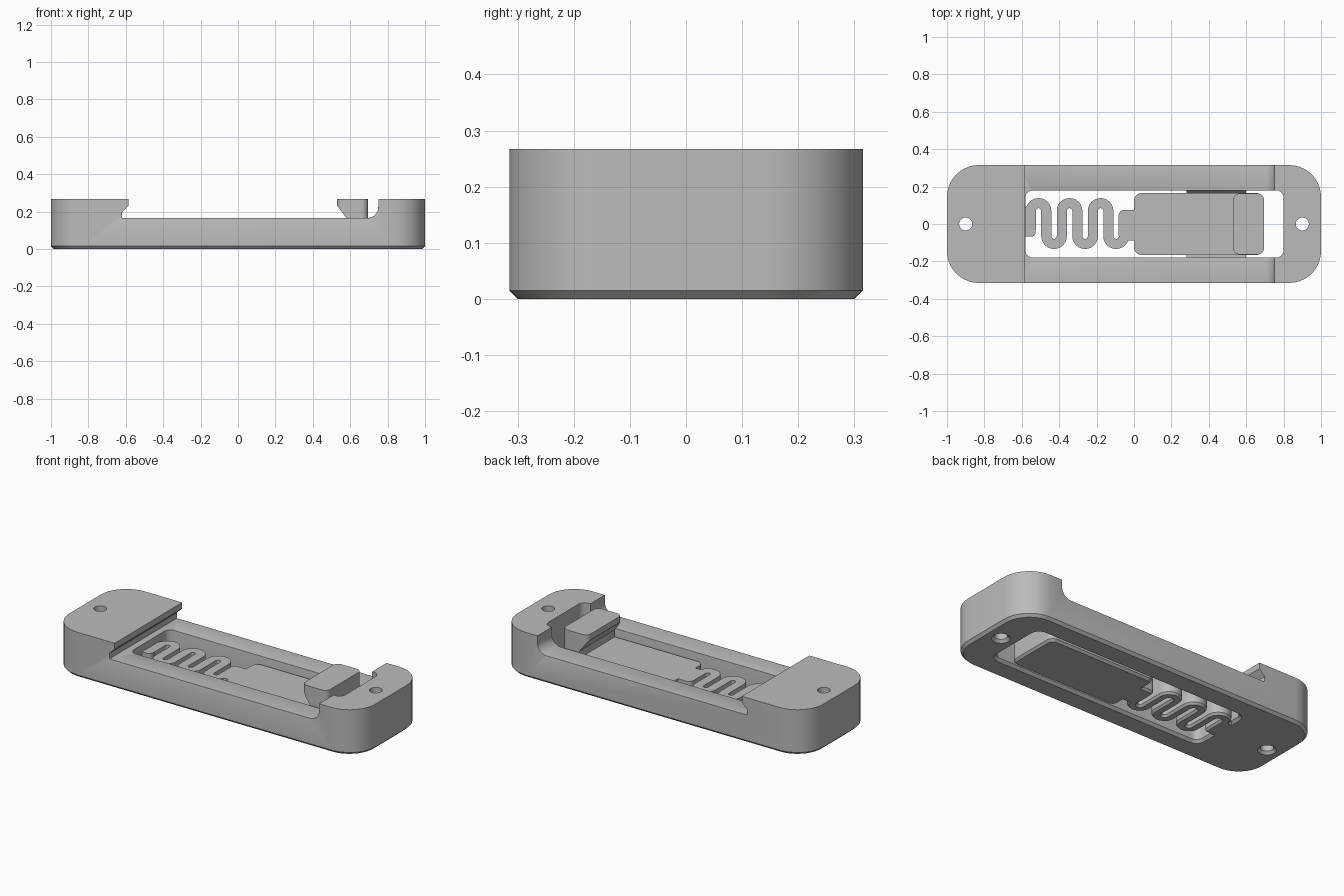
import bpy, bmesh, math

cube = bpy.data.objects.get("Cube")
if cube:
    bpy.data.objects.remove(cube)

GREY = (0.5, 0.5, 0.5, 1)
grey = bpy.data.materials.new("plain grey")
grey.use_nodes = True
grey.diffuse_color = GREY
grey.node_tree.nodes["Principled BSDF"].inputs["Base Color"].default_value = GREY


def loft(name, rings):
    """Closed solid through matching rings of 3D points."""
    bm = bmesh.new()
    loops = [[bm.verts.new(p) for p in ring] for ring in rings]
    n = len(loops[0])
    for a, b in zip(loops, loops[1:]):
        for i in range(n):
            j = (i + 1) % n
            bm.faces.new((a[i], a[j], b[j], b[i]))
    bm.faces.new(loops[0][::-1])
    bm.faces.new(loops[-1])
    bmesh.ops.recalc_face_normals(bm, faces=bm.faces)
    mesh = bpy.data.meshes.new(name)
    bm.to_mesh(mesh)
    bm.free()
    mesh.materials.append(grey)
    ob = bpy.data.objects.new(name, mesh)
    bpy.context.collection.objects.link(ob)
    return ob


def arc(cx, cy, r, start, end, n=10):
    return [(cx + r * math.cos(math.radians(start + (end - start) * i / n)),
             cy + r * math.sin(math.radians(start + (end - start) * i / n)))
            for i in range(n + 1)]


def rounded(x0, x1, y0, y1, r, z, grow=0.0):
    x0, x1, y0, y1, r = x0 - grow, x1 + grow, y0 - grow, y1 + grow, r + grow
    pts = (arc(x1 - r, y1 - r, r, 0, 90) + arc(x0 + r, y1 - r, r, 90, 180)
           + arc(x0 + r, y0 + r, r, 180, 270) + arc(x1 - r, y0 + r, r, 270, 360))
    return [(x, y, z) for x, y in pts]


def block(name, x0, x1, y0, y1, r, top, chamfer=0.012):
    """Rounded block on the ground with a chamfered foot."""
    return loft(name, [rounded(x0, x1, y0, y1, r, 0, -chamfer),
                       rounded(x0, x1, y0, y1, r, chamfer),
                       rounded(x0, x1, y0, y1, r, top)])


def cross_cut(name, profile, half=0.5):
    """Cutter: an x-z profile swept across the width."""
    return loft(name, [[(x, y, z) for x, z in profile] for y in (-half, half)])


def cut(ob, cutter):
    mod = ob.modifiers.new("cut", "BOOLEAN")
    mod.operation, mod.solver, mod.object = "DIFFERENCE", "EXACT", cutter
    bpy.context.view_layer.objects.active = ob
    bpy.ops.object.modifier_apply(modifier=mod.name)
    bpy.data.objects.remove(cutter)


# Frame: rounded bar with a stepped channel, window and pin holes
FLOOR, TOP, WIDE, GAP = 0.165, 0.267, 0.315, 0.18
frame = block("frame", -1, 1, -WIDE, WIDE, 0.17, TOP, 0.015)
cut(frame, cross_cut("channel_cutter",
    [(-0.62, FLOOR)] + arc(0.69, FLOOR + 0.06, 0.06, 270, 360)
    + [(0.75, 0.4), (-0.585, 0.4), (-0.585, 0.232), (-0.62, 0.197)]))
cut(frame, loft("window_cutter",
    [rounded(-0.58, 0.8, -GAP, GAP, 0.04, z, g)
     for z, g in ((-0.015, 0.03), (0.015, 0), (0.4, 0))]))
for x in (-0.9, 0.9):
    cut(frame, loft("hole_cutter",
        [[(px, py, z) for px, py in arc(x, 0, r, 0, 345, 23)]
         for z, r in ((-0.01, 0.06), (0.015, 0.035), (0.4, 0.035))]))

# Round the long edges of both rails
bm = bmesh.new()
bm.from_mesh(frame.data)
bmesh.ops.remove_doubles(bm, verts=bm.verts, dist=0.0001)
bmesh.ops.dissolve_limit(bm, angle_limit=0.01, verts=bm.verts, edges=bm.edges)


def on_rail(e):
    a, b = (v.co for v in e.verts)
    same = any(abs(abs(p.y) - w) < 0.001 for w in (WIDE, GAP) for p in (a,)) \
        and abs(a.y - b.y) < 0.001
    return (same and min(a.z, b.z) > FLOOR - 0.001 and min(a.z, b.z) < TOP - 0.005
            and max(a.x, b.x) > -0.57 and max(a.x, b.x) < 0.752
            and e.is_manifold and e.calc_face_angle(0) > 0.5)


bmesh.ops.bevel(bm, geom=[e for e in bm.edges if on_rail(e)], offset=0.013,
                segments=4, profile=0.5, affect="EDGES", clamp_overlap=True)
bm.to_mesh(frame.data)
bm.free()

# Sliding plate with its neck and the spring anchor
LOW = 0.123
parts = [frame,
         block("plate", 0, 0.695, -0.165, 0.165, 0.04, LOW),
         block("spring_neck", -0.082, 0.04, -0.088, 0.075, 0.03, LOW),
         block("spring_anchor", -0.62, -0.526, -0.068, 0.09, 0.025, LOW)]

# Meandering spring
PITCH, START = 0.083, -0.552


def ribbon(w, z):
    """Outline of the spring at half width w."""
    left, right = [(START - w, -0.03)], [(START + w, -0.03)]
    for i in range(6):
        cx, up = START + PITCH * (i + 0.5), i % 2 == 0
        cy, end = (0.07, 0) if up else (-0.065, 360)
        r = PITCH / 2
        left += arc(cx, cy, r + w if up else r - w, 180, end, 12)
        right += arc(cx, cy, r - w if up else r + w, 180, end, 12)
    x = START + PITCH * 6
    left.append((x - w, 0.02))
    right.append((x + w, 0.02))
    return [(x, y, z) for x, y in left + right[::-1]]


parts.append(loft("spring", [ribbon(0.017, 0), ribbon(0.027, 0.012), ribbon(0.027, LOW)]))

# Hook at the free end of the plate, undercut on its inner side
hook = loft("hook", [rounded(0.53, 0.695, -0.163, 0.163, 0.035, z) for z in (0.1, TOP)])
cut(hook, cross_cut("hook_cutter",
    [(0.4, 0), (0.58, 0), (0.58, FLOOR), (0.53, 0.232), (0.4, 0.232)]))
parts.append(hook)

# Guide ridges between rails and plate
for side, label in ((1, "back"), (-1, "front")):
    parts.append(loft(label + "_guide_ridge",
        [[(x, side * y, z) for y, z in ((0.19, 0.04), (0.19, 0.11), (0.163, 0.075))]
         for x in (0.28, 0.6)]))

bpy.ops.object.select_all(action="DESELECT")
for ob in parts:
    ob.select_set(True)
bpy.context.view_layer.objects.active = frame
bpy.ops.object.shade_smooth_by_angle(angle=math.radians(30))
